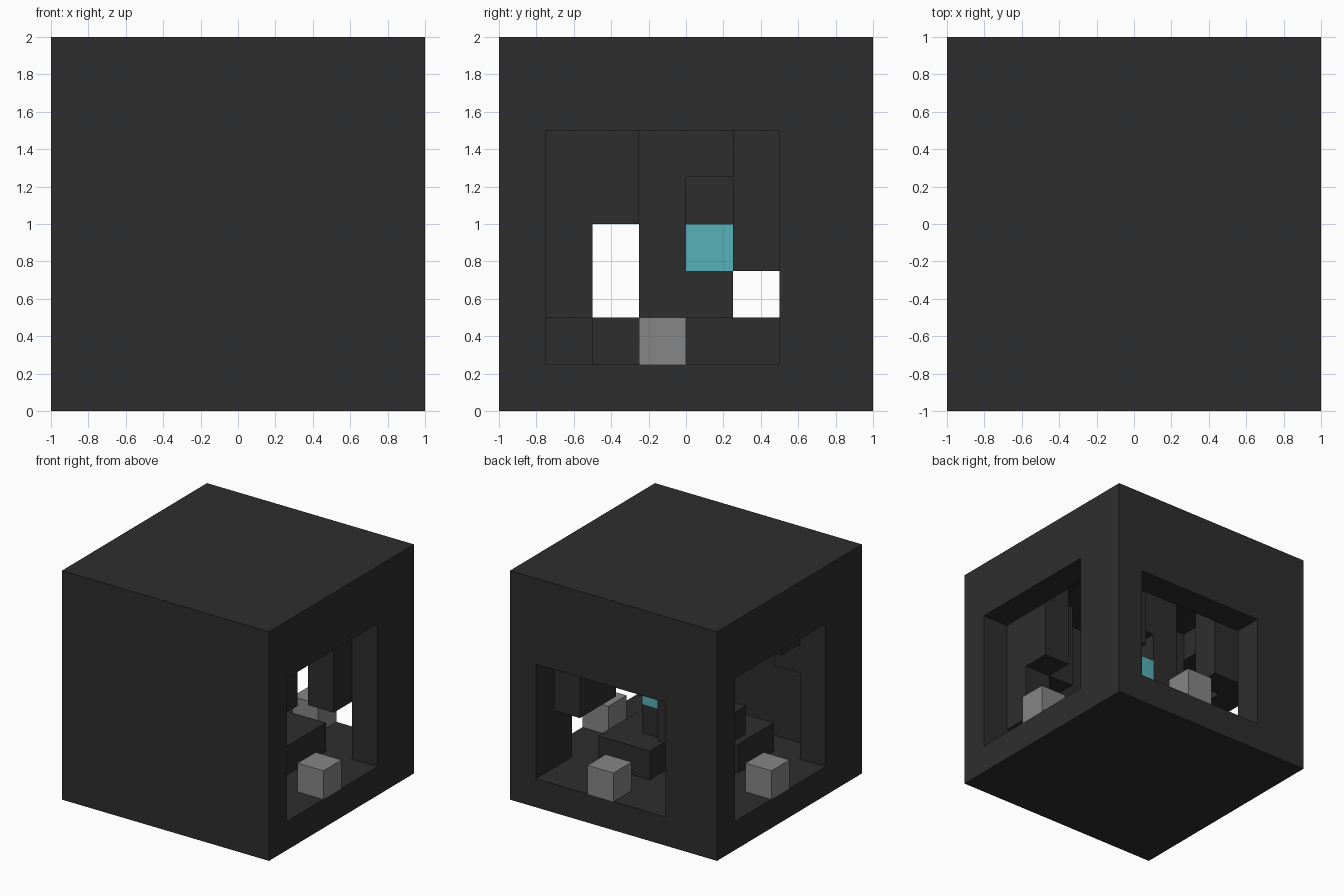
import bpy
import bmesh
from itertools import product

U = 0.25   # size of one block

old = bpy.data.objects.get("Cube")
if old:
    bpy.data.objects.remove(old, do_unlink=True)


def material(name, color):
    m = bpy.data.materials.new(name)
    m.use_nodes = True
    m.diffuse_color = (*color, 1)
    bsdf = m.node_tree.nodes["Principled BSDF"]
    bsdf.inputs["Base Color"].default_value = (*color, 1)
    bsdf.inputs["Roughness"].default_value = 0.9
    return m


DARK = material("charcoal", (0.027, 0.027, 0.027))
GREY = material("mid grey", (0.24, 0.24, 0.24))
TEAL = material("teal", (0.095, 0.44, 0.48))


def cells(x0, x1, y0, y1, z0, z1):
    """Block cells in a range; x and y count from the middle, z from the ground."""
    return set(product(range(x0, x1), range(y0, y1), range(z0, z1)))


def build(name, filled, mat):
    """Make one mesh from the exposed sides of the filled cells."""
    bm = bmesh.new()
    verts = {}

    def vert(p):
        if p not in verts:
            verts[p] = bm.verts.new([c * U for c in p])
        return verts[p]

    for cell in sorted(filled):
        for axis, side in product(range(3), (0, 1)):
            near = list(cell)
            near[axis] += 2 * side - 1
            if tuple(near) in filled:
                continue
            u, v = (axis + 1) % 3, (axis + 2) % 3
            ring = []
            for du, dv in ((0, 0), (1, 0), (1, 1), (0, 1)):
                p = list(cell)
                p[axis] += side
                p[u] += du
                p[v] += dv
                ring.append(vert(tuple(p)))
            bm.faces.new(ring if side else ring[::-1])
    mesh = bpy.data.meshes.new(name)
    bm.to_mesh(mesh)
    bm.free()
    mesh.materials.append(mat)
    obj = bpy.data.objects.new(name, mesh)
    bpy.context.collection.objects.link(obj)
    return obj


# Hollow shell with three doorways
shell = cells(-4, 4, -4, 4, 0, 8) - cells(-3, 3, -3, 3, 1, 7)
shell -= cells(3, 4, -3, 2, 1, 6)
shell -= cells(-4, -3, -2, 3, 1, 6)
shell -= cells(-2, 3, 3, 4, 1, 5)
build("outer_shell", shell, DARK)

# Low platform with one open quarter
build("platform", cells(-2, 2, -2, 2, 1, 2) - cells(-2, 0, 0, 2, 1, 2), DARK)

# Central pillar with a niche holding the core
build("central_pillar", cells(-1, 1, -1, 1, 2, 7) - cells(0, 1, 0, 1, 3, 5), DARK)
build("core_block", cells(0, 1, 0, 1, 3, 4), TEAL)

# Stepped blocks hanging in the four corners
build("hanging_corner_front_left",
      cells(2, 3, -3, -2, 2, 7) | cells(2, 3, -2, -1, 4, 7) | cells(1, 2, -3, -2, 4, 7), DARK)
build("hanging_corner_back_left", cells(2, 3, 1, 3, 3, 7), DARK)
build("hanging_corner_back_right",
      cells(-3, -1, 2, 3, 3, 7) | cells(-3, -2, 1, 2, 3, 4), DARK)
build("hanging_corner_front_right",
      cells(-3, -2, -3, -2, 4, 7) | cells(-3, -2, -2, -1, 5, 7), DARK)

# Grey step in each doorway
build("doorway_step_left", cells(3, 4, -1, 0, 1, 2), GREY)
build("doorway_step_back", cells(0, 1, 3, 4, 1, 2), GREY)
build("doorway_step_right", cells(-4, -3, 0, 1, 1, 2), GREY)
